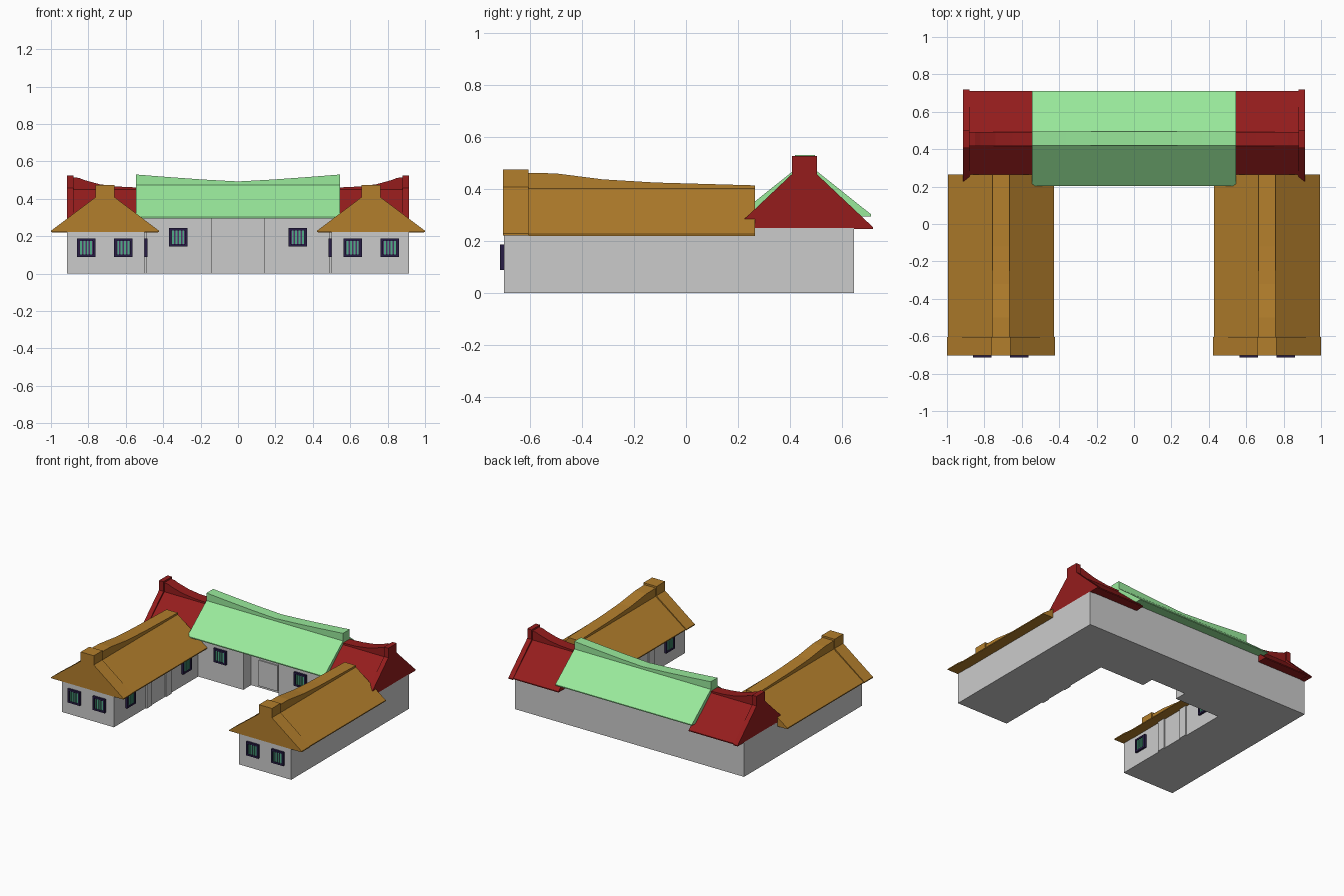
import bpy, bmesh, math
from mathutils import Matrix, Vector

if "Cube" in bpy.data.objects:
    bpy.data.objects.remove(bpy.data.objects["Cube"])


def material(name, rgb):
    m = bpy.data.materials.new(name)
    m.diffuse_color = (*rgb, 1)
    m.use_nodes = True
    m.node_tree.nodes["Principled BSDF"].inputs["Base Color"].default_value = m.diffuse_color
    return m


GOLD = material("ochre_tiles", (0.45, 0.21, 0.025))
RED = material("red_tiles", (0.30, 0.012, 0.012))
GREEN = material("green_tiles", (0.32, 0.82, 0.33))
NAVY = material("dark_frame", (0.02, 0.012, 0.06))
PLUM = material("dark_pane", (0.09, 0.03, 0.14))
TEAL = material("teal_bars", (0.08, 0.42, 0.25))


def finish(name, bm, mats=()):
    bmesh.ops.recalc_face_normals(bm, faces=bm.faces)
    me = bpy.data.meshes.new(name)
    bm.to_mesh(me)
    bm.free()
    for m in mats:
        me.materials.append(m)
    ob = bpy.data.objects.new(name, me)
    bpy.context.collection.objects.link(ob)
    return ob


def add_box(bm, lo, hi, mat=0, xf=Matrix()):
    lo, hi = Vector(lo), Vector(hi)
    s = hi - lo
    mx = xf @ Matrix.Translation((lo + hi) / 2) @ Matrix.Diagonal((*s, 1))
    for v in bmesh.ops.create_cube(bm, size=1, matrix=mx)["verts"]:
        for f in v.link_faces:
            f.material_index = mat


def extrude_plan(name, pts, z0, z1):
    bm = bmesh.new()
    f = bm.faces.new([bm.verts.new((x, y, z0)) for x, y in pts])
    r = bmesh.ops.extrude_face_region(bm, geom=[f], use_keep_orig=True)
    vs = [g for g in r["geom"] if isinstance(g, bmesh.types.BMVert)]
    bmesh.ops.translate(bm, verts=vs, vec=(0, 0, z1 - z0))
    return finish(name, bm)


def roof(name, place, stations, half, eave, cap, shoulder, mat):
    """Loft a gable section with a ridge cap; stations are (distance, ridge height)."""
    bm = bmesh.new()
    rings = []
    for t, top in stations:
        right = [(half, eave), (half, eave + 0.007), (cap, shoulder), (cap, top)]
        sec = right + [(-u, z) for u, z in reversed(right)]
        rings.append([bm.verts.new(place(t, u, z)) for u, z in sec])
    for a, b in zip(rings, rings[1:]):
        for i in range(len(a)):
            j = (i + 1) % len(a)
            bm.faces.new((a[i], a[j], b[j], b[i]))
    bm.faces.new(rings[0])
    bm.faces.new(rings[-1])
    return finish(name, bm, [mat])


def window(name, x, y, z, angle):
    xf = Matrix.Translation((x, y, z)) @ Matrix.Rotation(angle, 4, "Z")
    bm = bmesh.new()
    add_box(bm, (-0.04, -0.004, -0.04), (0.04, 0.005, 0.04), 1, xf)
    for s in (-1, 1):
        a, b = sorted((s * 0.036, s * 0.049))
        add_box(bm, (a, -0.015, -0.049), (b, 0.005, 0.049), 0, xf)
        add_box(bm, (-0.036, -0.015, a), (0.036, 0.005, b), 0, xf)
    for k in range(4):
        c = -0.027 + 0.018 * k
        add_box(bm, (c - 0.005, -0.011, -0.036), (c + 0.005, -0.004, 0.036), 2, xf)
    finish(name, bm, [NAVY, PLUM, TEAL])


# U-shaped walls with a recessed entrance, and the taller hall wall above
half_plan = [(0.14, 0.35), (0.14, 0.26), (0.5, 0.26), (0.5, -0.7),
             (0.915, -0.7), (0.915, 0.645)]
extrude_plan("walls", half_plan + [(-x, y) for x, y in reversed(half_plan)], 0, 0.25)
hall = [(0.14, 0.35), (0.14, 0.26), (0.53, 0.26), (0.53, 0.645)]
extrude_plan("hall_upper_wall", hall + [(-x, y) for x, y in reversed(hall)], 0.25, 0.305)

# Hall door
bm = bmesh.new()
add_box(bm, (-0.075, 0.342, 0.015), (0.075, 0.352, 0.2))
finish("hall_door", bm)

# Green hall roof with a sagging ridge
place_hall = lambda t, u, z: (t, 0.457 + u, z)
sag = [(-0.545 + 1.09 * i / 6) for i in range(7)]
roof("hall_roof", place_hall, [(t, 0.493 + 0.037 * (abs(t) / 0.545) ** 1.2) for t in sag],
     0.255, 0.295, 0.038, 0.475, GREEN)

WING_RIDGE = [(-0.605, 0.462), (-0.5, 0.46), (-0.32, 0.437), (-0.12, 0.425), (0.265, 0.414)]
SIDE_RIDGE = [(0.52, 0.46), (0.65, 0.466), (0.74, 0.478), (0.82, 0.5), (0.85, 0.512), (0.882, 0.515)]

for s, side in ((-1, "left"), (1, "right")):
    # Red side roofs and gable ends
    place_side = lambda t, u, z: (s * t, 0.455 + u, z)
    roof(side + "_side_roof", place_side, SIDE_RIDGE, 0.257, 0.25, 0.038, 0.45, RED)
    roof(side + "_gable_end", place_side, [(0.88, 0.526), (0.915, 0.526)],
         0.263, 0.247, 0.048, 0.457, RED)

    # Ochre wing roofs and front gables
    place_wing = lambda t, u, z: (s * 0.711 + u, t, z)
    roof(side + "_wing_roof", place_wing, WING_RIDGE, 0.283, 0.22, 0.045, 0.402, GOLD)
    roof(side + "_wing_gable", place_wing, [(-0.703, 0.475), (-0.605, 0.475)],
         0.289, 0.222, 0.052, 0.408, GOLD)

    # Wing doorway: shallow surround with a door panel
    bm = bmesh.new()
    for y0, y1, d in ((-0.34, -0.28, 0.01), (-0.12, -0.06, 0.01), (-0.275, -0.125, 0.004)):
        xs = sorted((s * 0.51, s * (0.5 - d)))
        add_box(bm, (xs[0], y0, 0), (xs[1], y1, 0.2 if d < 0.01 else 0.225))
    finish(side + "_wing_doorway", bm)

    # Windows
    for i, x in enumerate((0.613, 0.812)):
        window(f"{side}_front_window_{i}", s * x, -0.7, 0.138, 0)
    window(side + "_hall_window", s * 0.32, 0.26, 0.195, 0)
    for i, y in enumerate((-0.52, 0.12)):
        window(f"{side}_court_window_{i}", s * 0.5, y, 0.138, -s * math.pi / 2)
